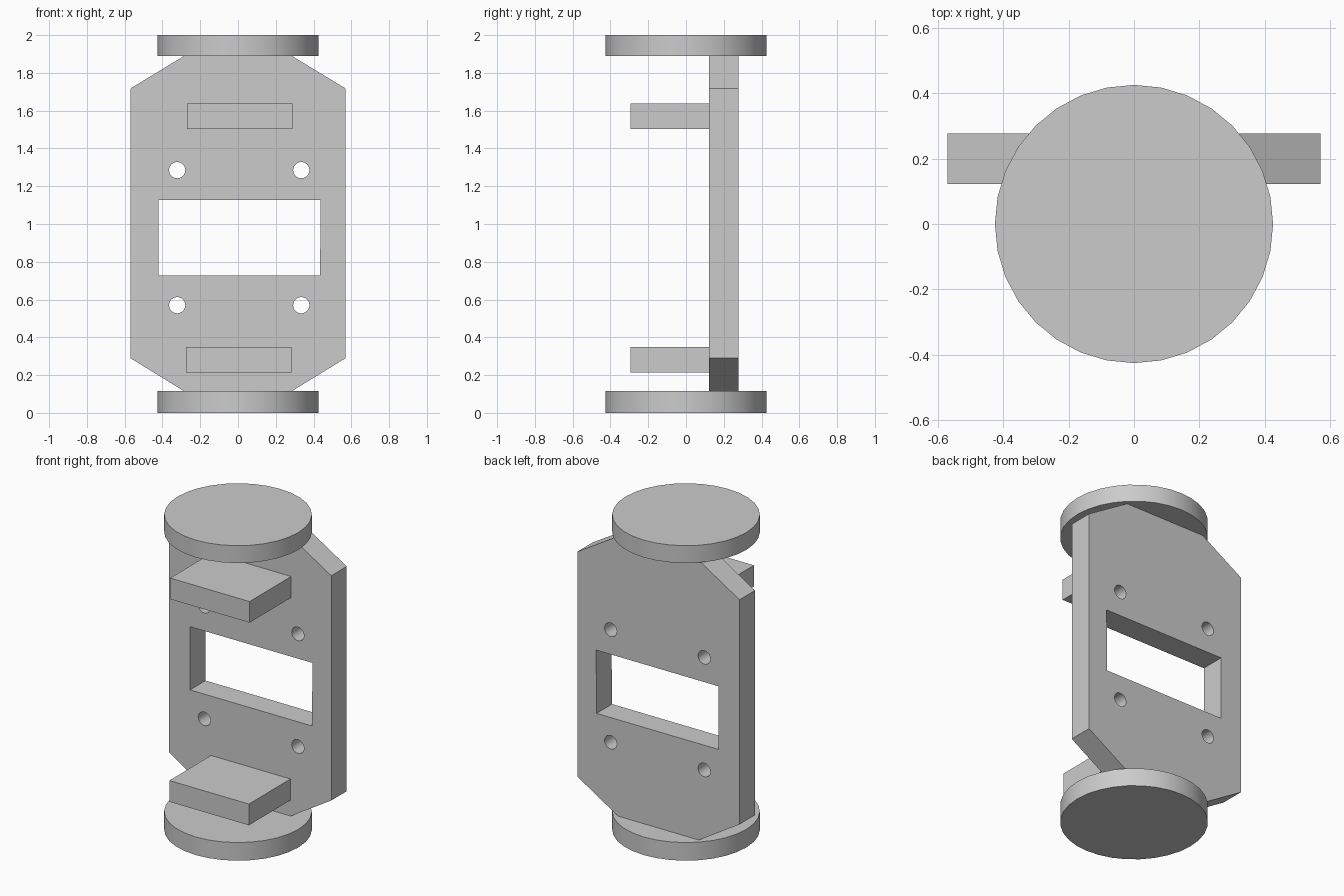
import bpy
from math import sin, cos, tau, radians

cube = bpy.data.objects.get("Cube")
if cube:
    bpy.data.objects.remove(cube, do_unlink=True)

grey = bpy.data.materials.new("plain grey")
grey.use_nodes = True
GREY = (0.6, 0.6, 0.6, 1)
grey.diffuse_color = GREY
grey.node_tree.nodes["Principled BSDF"].inputs["Base Color"].default_value = GREY


def finish(obj, name):
    obj.name = name
    obj.data.materials.clear()
    obj.data.materials.append(grey)
    bpy.ops.object.shade_smooth_by_angle(angle=radians(30))


def box(name, x0, x1, y0, y1, z0, z1):
    bpy.ops.mesh.primitive_cube_add(
        size=1, location=((x0 + x1) / 2, (y0 + y1) / 2, (z0 + z1) / 2))
    obj = bpy.context.object
    obj.scale = (x1 - x0, y1 - y0, z1 - z0)
    bpy.ops.object.transform_apply(location=False, rotation=False, scale=True)
    finish(obj, name)


def disc(name, z0, z1):
    bpy.ops.mesh.primitive_cylinder_add(
        vertices=32, radius=0.425, depth=z1 - z0, location=(0, 0, (z0 + z1) / 2))
    finish(bpy.context.object, name)


def circle(x, z, r, n=24):
    return [(x + r * cos(tau * i / n), z + r * sin(tau * i / n)) for i in range(n)]


def extruded_plate(name, loops, y0, y1):
    """Outline plus hole loops in x and z, filled and extruded along y."""
    curve = bpy.data.curves.new(name, "CURVE")
    curve.dimensions = "2D"
    curve.fill_mode = "BOTH"
    curve.extrude = (y1 - y0) / 2
    for loop in loops:
        spline = curve.splines.new("POLY")
        spline.points.add(len(loop) - 1)
        for point, (x, z) in zip(spline.points, loop):
            point.co = (x, z, 0, 1)
        spline.use_cyclic_u = True
    obj = bpy.data.objects.new(name, curve)
    bpy.context.collection.objects.link(obj)
    obj.location.y = (y0 + y1) / 2
    obj.rotation_euler.x = radians(90)
    bpy.ops.object.select_all(action="DESELECT")
    obj.select_set(True)
    bpy.context.view_layer.objects.active = obj
    bpy.ops.object.convert(target="MESH")
    bpy.ops.object.mode_set(mode="EDIT")
    bpy.ops.mesh.select_all(action="SELECT")
    bpy.ops.mesh.remove_doubles(threshold=0.0005)
    bpy.ops.mesh.normals_make_consistent(inside=False)
    bpy.ops.object.mode_set(mode="OBJECT")
    finish(bpy.context.object, name)


# End discs
disc("bottom_disc", 0, 0.115)
disc("top_disc", 1.89, 2)

# Back plate with chamfered corners, a window and four screw holes
outline = [(-0.285, 0.115), (0.285, 0.115), (0.57, 0.29), (0.57, 1.717),
           (0.285, 1.89), (-0.285, 1.89), (-0.57, 1.717), (-0.57, 0.29)]
window = [(-0.422, 0.727), (0.434, 0.727), (0.438, 1.128), (-0.422, 1.128)]
holes = [circle(x, z, 0.043) for x in (-0.322, 0.335) for z in (0.57, 1.285)]
extruded_plate("back_plate", [outline, window] + holes, 0.122, 0.277)

# Front shelves
box("lower_shelf", -0.275, 0.283, -0.295, 0.13, 0.215, 0.35)
box("upper_shelf", -0.27, 0.288, -0.295, 0.13, 1.503, 1.637)
